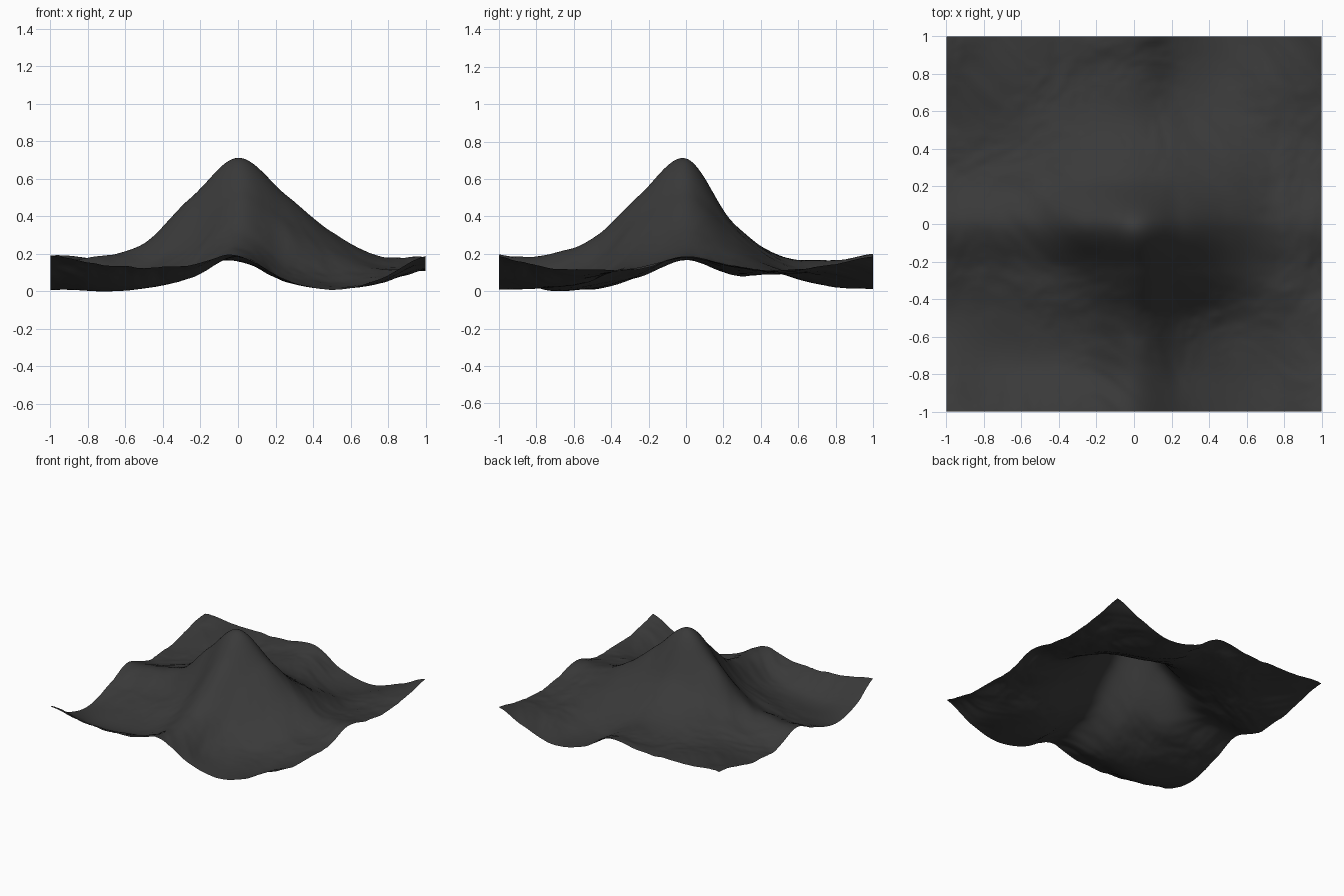
import bpy
import bmesh
from mathutils import Vector, noise

default_cube = bpy.data.objects.get("Cube")
if default_cube:
    bpy.data.objects.remove(default_cube, do_unlink=True)

# Survey heights in hundredths, back row first, left column at -x
SURVEY = """
20 18 18 18 20 07 02 09 19
15 16 16 16 17 07 04 11 15
10 12 15 19 20 15 12 11 12
10 13 20 30 38 32 23 15 14
18 20 27 51 72 53 33 20 19
09 09 14 28 52 38 23 15 13
02 03 06 14 29 16 07 08 12
06 02 03 08 20 07 03 05 14
20 15 14 15 20 07 02 07 20
"""
rows = [[int(cell) / 100 for cell in line.split()]
        for line in reversed(SURVEY.strip().splitlines())]
LAST = len(rows) - 1
PEAK = 0.72


def spline(values, position):
    """Smooth curve through evenly spaced values between -1 and 1."""
    place = (position + 1) / 2 * LAST
    index = max(0, min(LAST - 1, int(place)))
    t = place - index
    a, b, c, d = (values[max(0, min(LAST, index + k))] for k in (-1, 0, 1, 2))
    return b + t / 2 * (c - a + t * (2 * a - 5 * b + 4 * c - d
                                     + t * (3 * (b - c) + d - a)))


def terrain_height(x, y):
    """Broad landform with weathered folds that fade on the summit and valley floor."""
    landform = spline([spline(row, x) for row in rows], y)
    warp = noise.noise(Vector((x, y, 0)) * 2) * 0.3
    folds = noise.fractal(Vector((x + warp, y - warp, 0.4)) * 4, 0.9, 2.0, 4)
    fade = (1 - min(1, landform / PEAK)) * max(0, min(1, landform / 0.1))
    return landform + 0.014 * folds * fade


# Rock material
rock = bpy.data.materials.new("dark_rock")
rock.use_nodes = True
rock_colour = (0.042, 0.042, 0.042, 1)
rock.diffuse_color = rock_colour
shader = next(n for n in rock.node_tree.nodes if n.type == "BSDF_PRINCIPLED")
shader.inputs["Base Color"].default_value = rock_colour
shader.inputs["Roughness"].default_value = 0.9

# Mountain sheet
mesh = bpy.data.meshes.new("mountain_terrain")
bm = bmesh.new()
bmesh.ops.create_grid(bm, x_segments=120, y_segments=120, size=1)
for vert in bm.verts:
    vert.co.z = terrain_height(vert.co.x, vert.co.y)

# Rest the lowest valley on the ground
lowest = min(vert.co.z for vert in bm.verts)
bmesh.ops.translate(bm, verts=bm.verts, vec=(0, 0, -lowest))
for face in bm.faces:
    face.smooth = True
bm.to_mesh(mesh)
bm.free()

mesh.materials.append(rock)
mountain = bpy.data.objects.new("mountain_terrain", mesh)
bpy.context.collection.objects.link(mountain)
